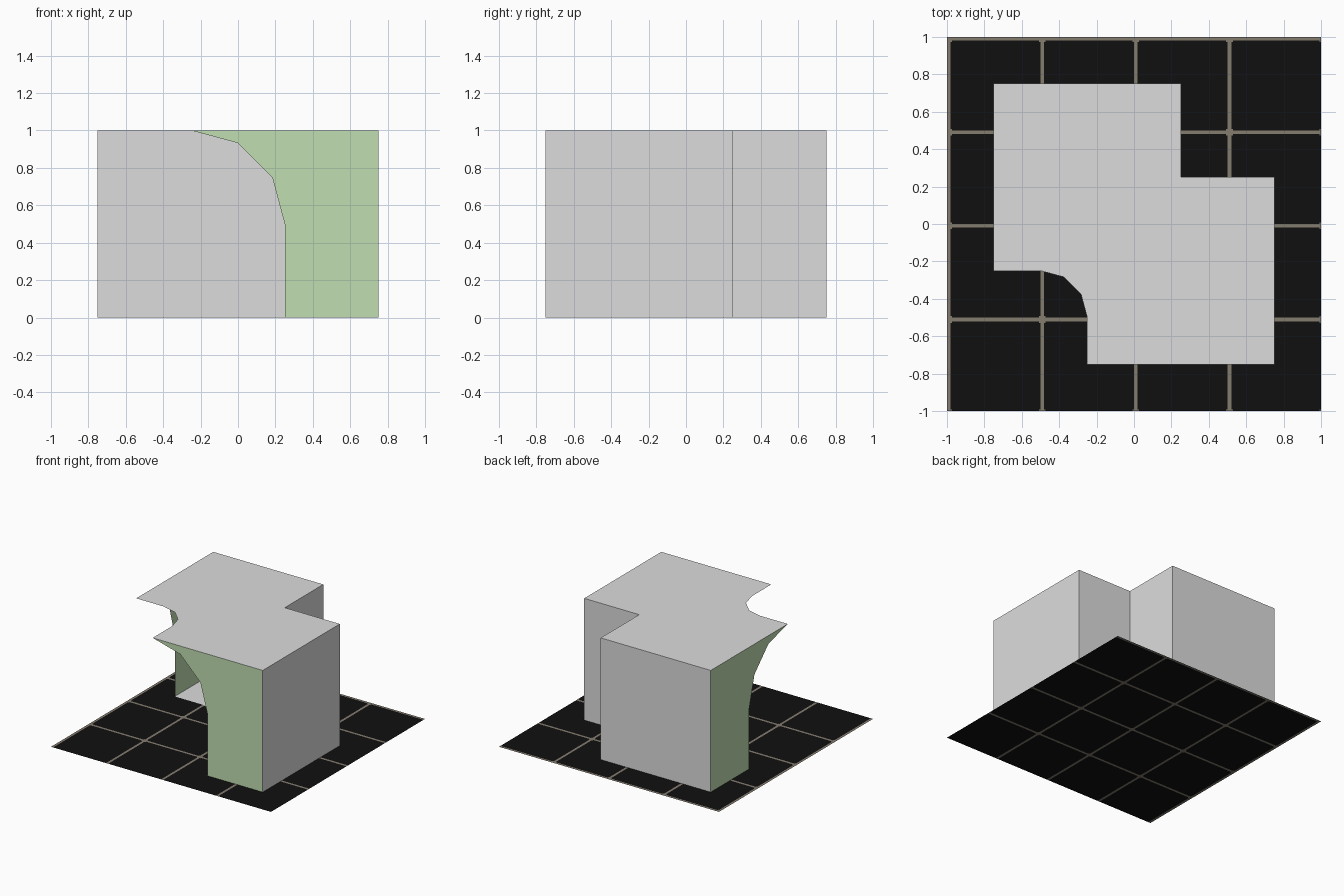
import bpy, bmesh, math

if "Cube" in bpy.data.objects:
    bpy.data.objects.remove(bpy.data.objects["Cube"])


def material(name, rgb):
    m = bpy.data.materials.new(name)
    m.diffuse_color = (*rgb, 1)
    m.use_nodes = True
    m.node_tree.nodes["Principled BSDF"].inputs["Base Color"].default_value = m.diffuse_color
    return m


GREY = material("light_grey", (0.72, 0.72, 0.72))
GREEN = material("pale_green", (0.535, 0.73, 0.445))
BLACK = material("near_black", (0.005, 0.005, 0.005))
BROWN = material("line_brown", (0.23, 0.2, 0.157))


def sheet(name, polygons, *mats):
    """Object made of flat polygons."""
    bm = bmesh.new()
    for poly in polygons:
        bm.faces.new([bm.verts.new(p) for p in poly])
    bmesh.ops.remove_doubles(bm, verts=bm.verts, dist=1e-5)
    me = bpy.data.meshes.new(name)
    bm.to_mesh(me)
    bm.free()
    for m in mats:
        me.materials.append(m)
    ob = bpy.data.objects.new(name, me)
    bpy.context.collection.objects.link(ob)
    return ob


def arc(cx, cy, r):
    """Quarter circle in three segments."""
    return [(cx + r * math.cos(math.radians(a)), cy + r * math.sin(math.radians(a)))
            for a in (0, 30, 60, 90)]


# Base sheet: black tiles, thin lines every half unit, small dots at crossings
def band(c):
    d = (c + 0.25) % 0.5 - 0.25
    return 2 if 0 < d < 0.02 else 1 if -0.008 < d < 0.028 else 0


cuts = {1.0}
for k in range(-2, 3):
    for off in (-0.008, 0, 0.02, 0.028):
        c = round(k / 2 + off, 4)
        if -1 <= c <= 1:
            cuts.add(c)
cuts = sorted(cuts)
cells = []
for a, b in zip(cuts, cuts[1:]):
    for c, d in zip(cuts, cuts[1:]):
        cells.append([(a, -d, 0), (b, -d, 0), (b, -c, 0), (a, -c, 0)])
base = sheet("base_sheet", cells, BLACK, BROWN)
for p in base.data.polygons:
    bx, by = band(p.center.x), band(-p.center.y)
    p.material_index = int(bx == 2 or by == 2 or (bx > 0 and by > 0))

# Hollow corner block: roof and floor share the stepped outer outline
outer = [(-0.75, 0.75), (0.25, 0.75), (0.25, 0.25), (0.75, 0.25), (0.75, -0.75)]
roof = outer + [(-0.25, -0.75)] + arc(-0.5, -0.5, 0.25) + [(-0.75, -0.25)]
floor = outer + [(0.25, -0.75)] + arc(-0.5, -0.5, 0.75) + [(-0.75, 0.25)]
sheet("roof", [[(x, y, 1) for x, y in reversed(roof)]], GREY)
sheet("inner_floor", [[(x, y, 0.003) for x, y in reversed(floor)]], GREY)

# Plain outer walls
sheet("outer_walls", [[(bx, by, 0), (ax, ay, 0), (ax, ay, 1), (bx, by, 1)]
                      for (ax, ay), (bx, by) in zip(outer, outer[1:])], GREY)

# Two green half-arch walls, mirrored across the diagonal
half_arch = [(0.75, 1), (0.75, 0), (0.25, 0)] + arc(-0.25, 0.5, 0.5)
sheet("front_arch_wall", [[(s, -0.75, z) for s, z in reversed(half_arch)]], GREEN)
sheet("left_arch_wall", [[(-0.75, s, z) for s, z in half_arch]], GREEN)
